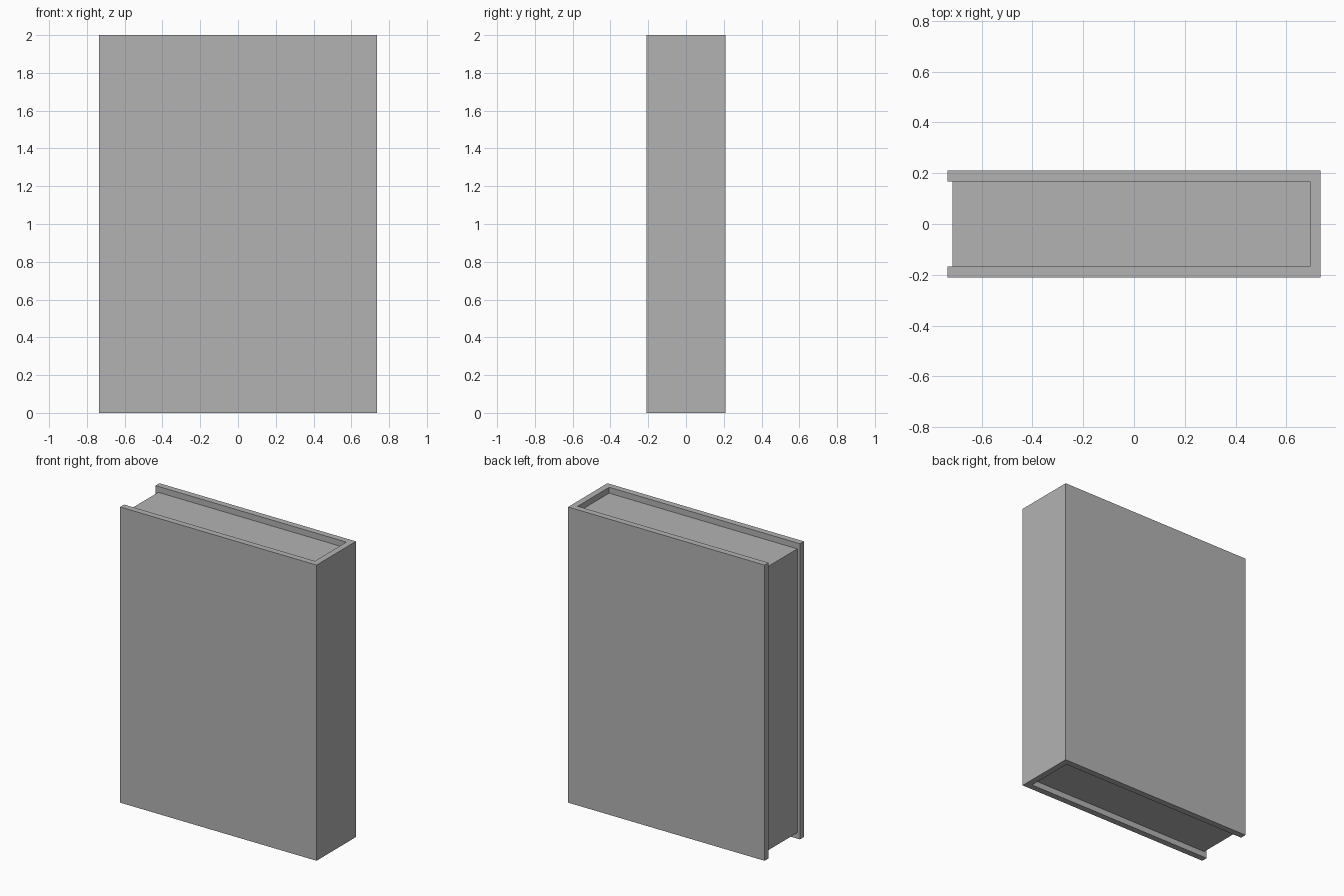
import bpy
import bmesh

if "Cube" in bpy.data.objects:
    bpy.data.objects.remove(bpy.data.objects["Cube"], do_unlink=True)

# Overall sizes
HALF_W, HALF_D, HEIGHT = 0.735, 0.21, 2.0
BOARD = 0.042      # cover thickness
INSET = 0.04       # page recess at top and bottom
FORE_INSET = 0.02  # page recess at the open edge

grey = bpy.data.materials.new("plain grey")
grey.use_nodes = True
colour = (0.45, 0.45, 0.45, 1)
grey.diffuse_color = colour
grey.node_tree.nodes["Principled BSDF"].inputs["Base Color"].default_value = colour


def extrude_profile(name, profile, z0, z1):
    """Extrude a flat outline in x, y from z0 up to z1."""
    bm = bmesh.new()
    face = bm.faces.new([bm.verts.new((x, y, z0)) for x, y in profile])
    ext = bmesh.ops.extrude_face_region(bm, geom=[face])
    top = [v for v in ext["geom"] if isinstance(v, bmesh.types.BMVert)]
    bmesh.ops.translate(bm, verts=top, vec=(0, 0, z1 - z0))
    bmesh.ops.recalc_face_normals(bm, faces=bm.faces)
    mesh = bpy.data.meshes.new(name)
    bm.to_mesh(mesh)
    bm.free()
    mesh.materials.append(grey)
    obj = bpy.data.objects.new(name, mesh)
    bpy.context.collection.objects.link(obj)
    return obj


inner_x, inner_y = HALF_W - BOARD, HALF_D - BOARD

# Front board, spine and back board as one U-shaped wrap
half = [(-HALF_W, inner_y), (-HALF_W, HALF_D), (HALF_W, HALF_D)]
outline = (half + [(x, -y) for x, y in reversed(half)]
           + [(inner_x, -inner_y), (inner_x, inner_y)])
extrude_profile("book_cover", outline, 0, HEIGHT)

# Page block held between the boards
fore_x = -HALF_W + FORE_INSET
pages = [(fore_x, -inner_y), (inner_x, -inner_y), (inner_x, inner_y), (fore_x, inner_y)]
extrude_profile("page_block", pages, INSET, HEIGHT - INSET)
